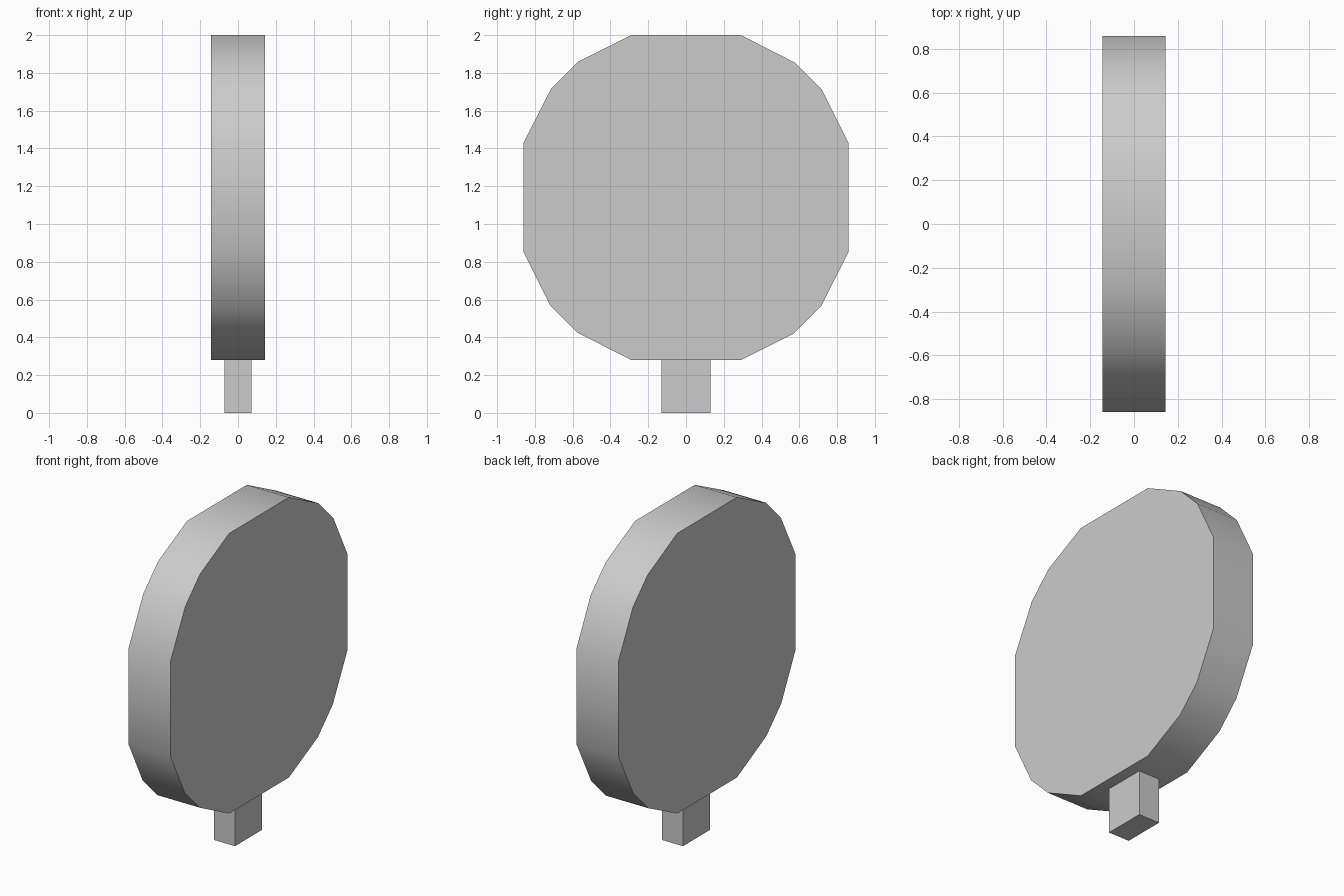
import bpy, bmesh, math

if "Cube" in bpy.data.objects:
    bpy.data.objects.remove(bpy.data.objects["Cube"])

CENTER_Z = 1.14
HALF_THICK = 0.143


def finish(bm, name):
    bmesh.ops.recalc_face_normals(bm, faces=bm.faces)
    mesh = bpy.data.meshes.new(name)
    bm.to_mesh(mesh)
    bm.free()
    obj = bpy.data.objects.new(name, mesh)
    bpy.context.collection.objects.link(obj)
    return obj


# Round panel: one quadrant of the outline, turned through four quarters
quadrant = [(0.86, -0.29), (0.86, 0.29), (0.72, 0.57), (0.575, 0.715)]
outline = []
for k in range(4):
    c, s = round(math.cos(k * math.pi / 2)), round(math.sin(k * math.pi / 2))
    outline += [(c * y - s * z, s * y + c * z) for y, z in quadrant]

bm = bmesh.new()
face = bm.faces.new([bm.verts.new((-HALF_THICK, y, z + CENTER_Z)) for y, z in outline])
ext = bmesh.ops.extrude_face_region(bm, geom=[face], use_keep_orig=True)
bmesh.ops.translate(bm, vec=(2 * HALF_THICK, 0, 0),
                    verts=[v for v in ext["geom"] if isinstance(v, bmesh.types.BMVert)])
panel = finish(bm, "round_panel")

# Smooth rim with crisp edges against the flat sides
bpy.context.view_layer.objects.active = panel
panel.select_set(True)
bpy.ops.object.shade_smooth_by_angle(angle=math.radians(40))
panel.select_set(False)

# Short post under the panel
bm = bmesh.new()
bmesh.ops.create_cube(bm, size=1)
bmesh.ops.scale(bm, vec=(0.143, 0.262, 0.28), verts=bm.verts)
bmesh.ops.translate(bm, vec=(0, 0, 0.14), verts=bm.verts)
finish(bm, "post")
